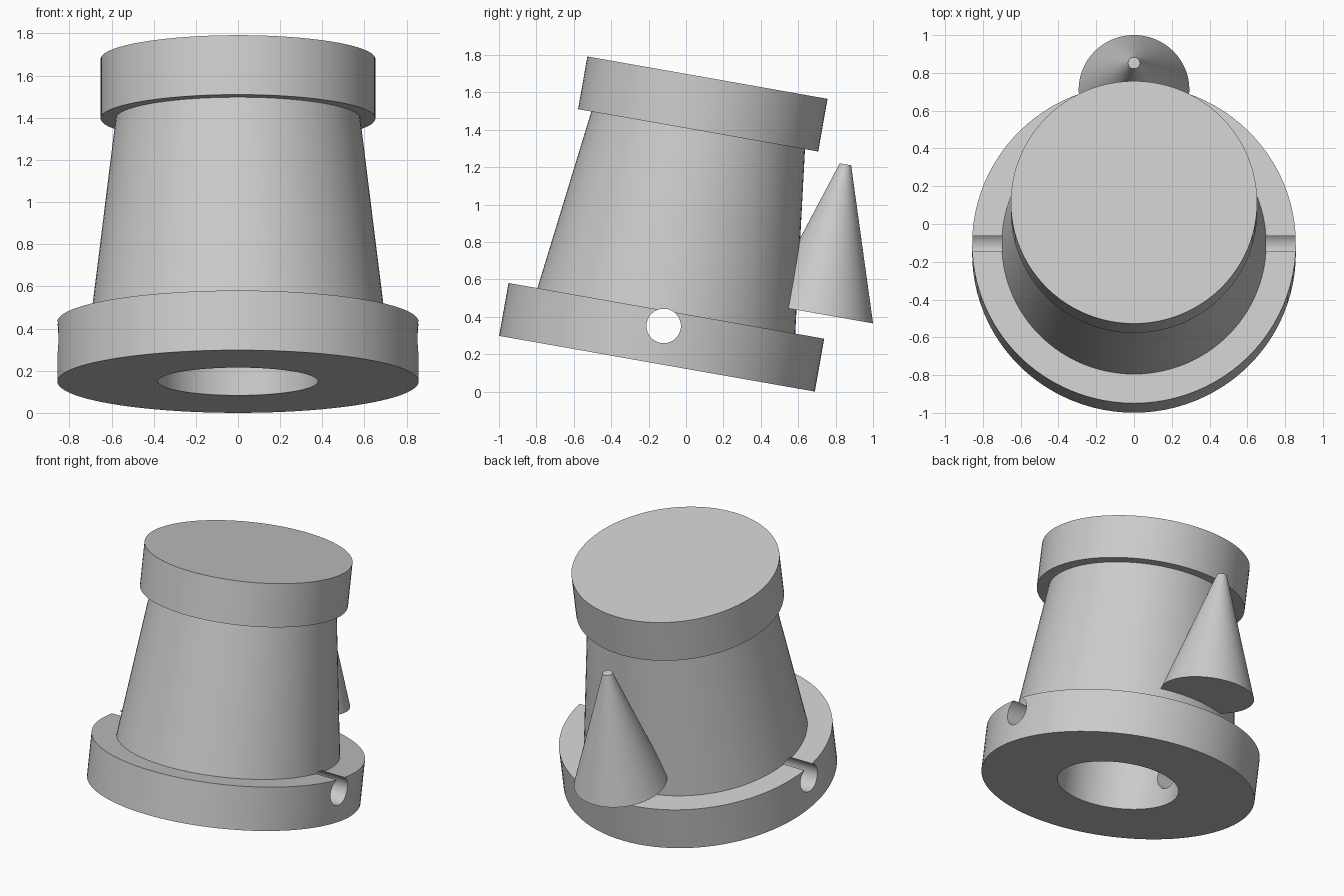
import bpy
import bmesh
from math import radians, tau
from mathutils import Matrix, Vector

cube = bpy.data.objects.get("Cube")
if cube:
    bpy.data.objects.remove(cube, do_unlink=True)

# Every part shares one tilted axis, leaning toward the back
TILT = Matrix.Translation((0, -0.155, 0.149)) @ Matrix.Rotation(radians(-10), 4, 'X')
SEGMENTS = 96

grey = bpy.data.materials.new("light_grey")
grey.use_nodes = True
colour = (0.6, 0.6, 0.6, 1)
grey.diffuse_color = colour
grey.node_tree.nodes["Principled BSDF"].inputs["Base Color"].default_value = colour


def lathe(name, profile, placement):
    """Revolve a (radius, height) profile around local z."""
    bm = bmesh.new()
    verts = [bm.verts.new((r, 0, z)) for r, z in profile]
    edges = [bm.edges.new(pair) for pair in zip(verts, verts[1:])]
    bmesh.ops.spin(bm, geom=verts + edges, cent=(0, 0, 0), axis=(0, 0, 1),
                   angle=tau, steps=SEGMENTS, use_duplicate=False)
    bmesh.ops.remove_doubles(bm, verts=bm.verts, dist=0.0001)
    bmesh.ops.recalc_face_normals(bm, faces=bm.faces)
    mesh = bpy.data.meshes.new(name)
    bm.to_mesh(mesh)
    bm.free()
    mesh.materials.append(grey)
    obj = bpy.data.objects.new(name, mesh)
    bpy.context.collection.objects.link(obj)
    obj.matrix_world = placement
    return obj


def activate(obj):
    bpy.ops.object.select_all(action='DESELECT')
    obj.select_set(True)
    bpy.context.view_layer.objects.active = obj


# Housing: blind bore, wide flange, tapered wall and overhanging cap
housing = lathe("stepped_housing", [
    (0, 1.27), (0.38, 1.27), (0.38, 0),
    (0.857, 0), (0.857, 0.287), (0.7, 0.287),
    (0.58, 1.267), (0.652, 1.267), (0.652, 1.553), (0, 1.553)], TILT)

# Cross hole through both sides, breaking out of the flange top
cutter = lathe("cross_hole_cutter", [(0, -1), (0.092, -1), (0.092, 1), (0, 1)],
               TILT @ Matrix.Translation((0, 0, 0.205)) @ Matrix.Rotation(radians(90), 4, 'Y'))
cutter.hide_render = True
bpy.context.view_layer.update()
cut = housing.modifiers.new("cross_hole", 'BOOLEAN')
cut.operation = 'DIFFERENCE'
cut.solver = 'EXACT'
cut.object = cutter
activate(housing)
bpy.ops.object.modifier_apply(modifier=cut.name)
bpy.data.objects.remove(cutter, do_unlink=True)

# Pointed spike merging into the back of the wall
spike = lathe("back_spike", [(0, 0), (0.293, 0), (0.031, 0.812), (0, 0.812)],
              TILT @ Matrix.Translation(Vector((0, 0.807, 0.413))))

for part in (housing, spike):
    activate(part)
    bpy.ops.object.shade_smooth_by_angle(angle=radians(30))
